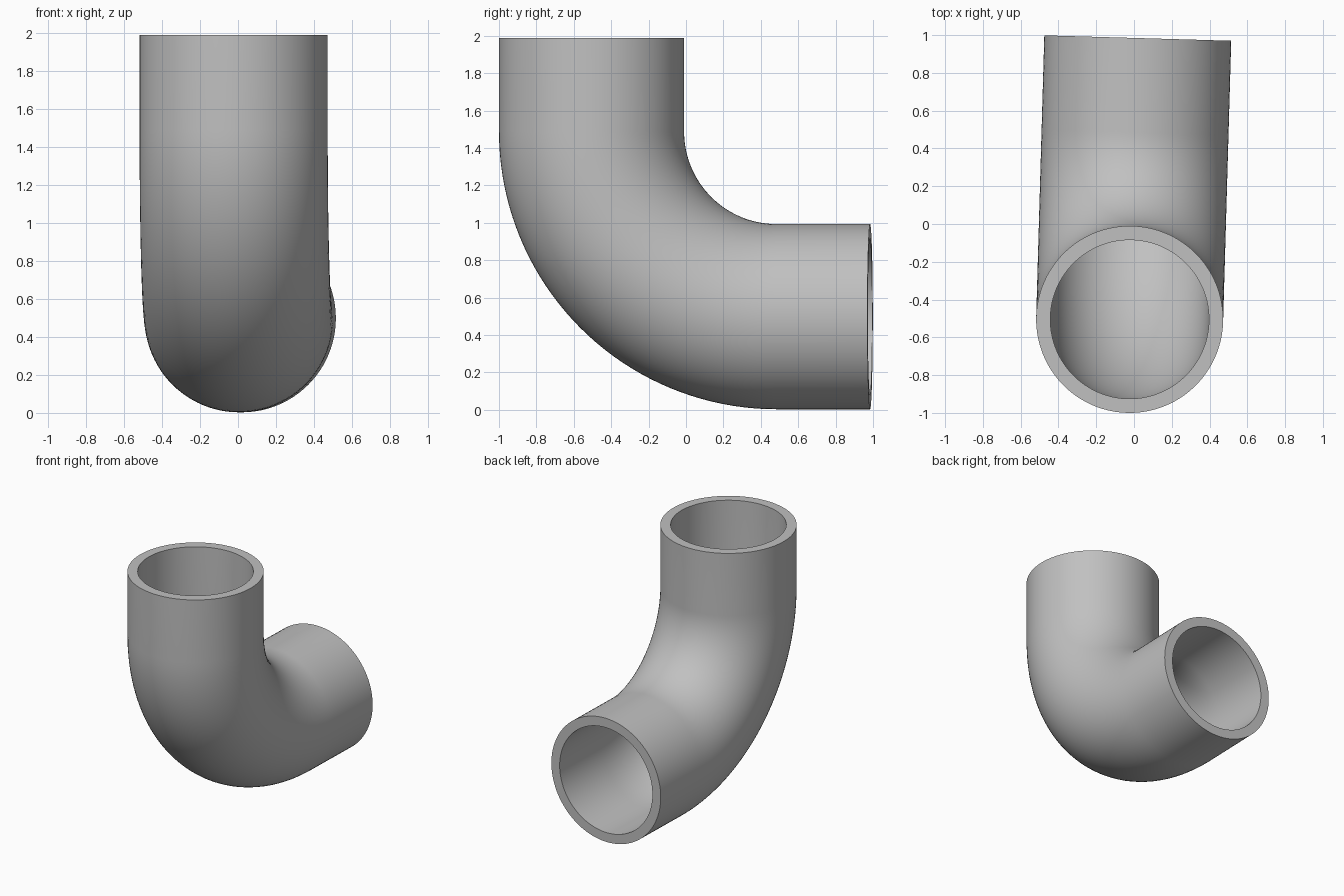
import bpy, bmesh, math
from mathutils import Matrix, Vector

old = bpy.data.objects.get("Cube")
if old:
    bpy.data.objects.remove(old, do_unlink=True)

OUTER, INNER = 0.495, 0.42   # tube radii
BEND, STRAIGHT = 0.99, 0.5   # centreline bend radius, straight ends
SIDES, STEPS = 96, 40

grey = bpy.data.materials.new("pipe_grey")
grey.use_nodes = True
colour = (0.53, 0.53, 0.53, 1)
grey.diffuse_color = colour
grey.node_tree.nodes["Principled BSDF"].inputs["Base Color"].default_value = colour

# Centreline stations: vertical end, quarter bend, horizontal end
stations = [(Vector((0, 0, BEND + STRAIGHT)), 0.0)]
for i in range(STEPS + 1):
    a = math.pi / 2 * i / STEPS
    stations.append((Vector((0, BEND * (1 - math.cos(a)), BEND * (1 - math.sin(a)))), a))
stations.append((Vector((0, BEND + STRAIGHT, 0)), math.pi / 2))


def ring(bm, centre, angle, radius):
    across = Vector((0, math.cos(angle), math.sin(angle)))
    verts = []
    for k in range(SIDES):
        t = math.tau * k / SIDES
        verts.append(bm.verts.new(centre + radius * (Vector((math.cos(t), 0, 0)) + across * math.sin(t))))
    return verts


def bridge(bm, a, b):
    for k in range(SIDES):
        n = (k + 1) % SIDES
        bm.faces.new((a[k], a[n], b[n], b[k]))


# Outer wall, inner wall and the flat end rims
bm = bmesh.new()
outer, inner = [[ring(bm, c, a, r) for c, a in stations] for r in (OUTER, INNER)]
for wall in (outer, inner):
    for a, b in zip(wall, wall[1:]):
        bridge(bm, a, b)
for end in (0, -1):
    bridge(bm, outer[end], inner[end])
bmesh.ops.recalc_face_normals(bm, faces=bm.faces)

# The elbow is turned slightly about the upright end
bm.transform(Matrix.Translation((-0.023, -0.505, 0.498)) @ Matrix.Rotation(math.radians(-1.65), 4, "Z"))

mesh = bpy.data.meshes.new("pipe_elbow")
bm.to_mesh(mesh)
bm.free()
mesh.materials.append(grey)
elbow = bpy.data.objects.new("pipe_elbow", mesh)
bpy.context.collection.objects.link(elbow)
bpy.context.view_layer.objects.active = elbow
elbow.select_set(True)
bpy.ops.object.shade_smooth_by_angle(angle=math.radians(35))
